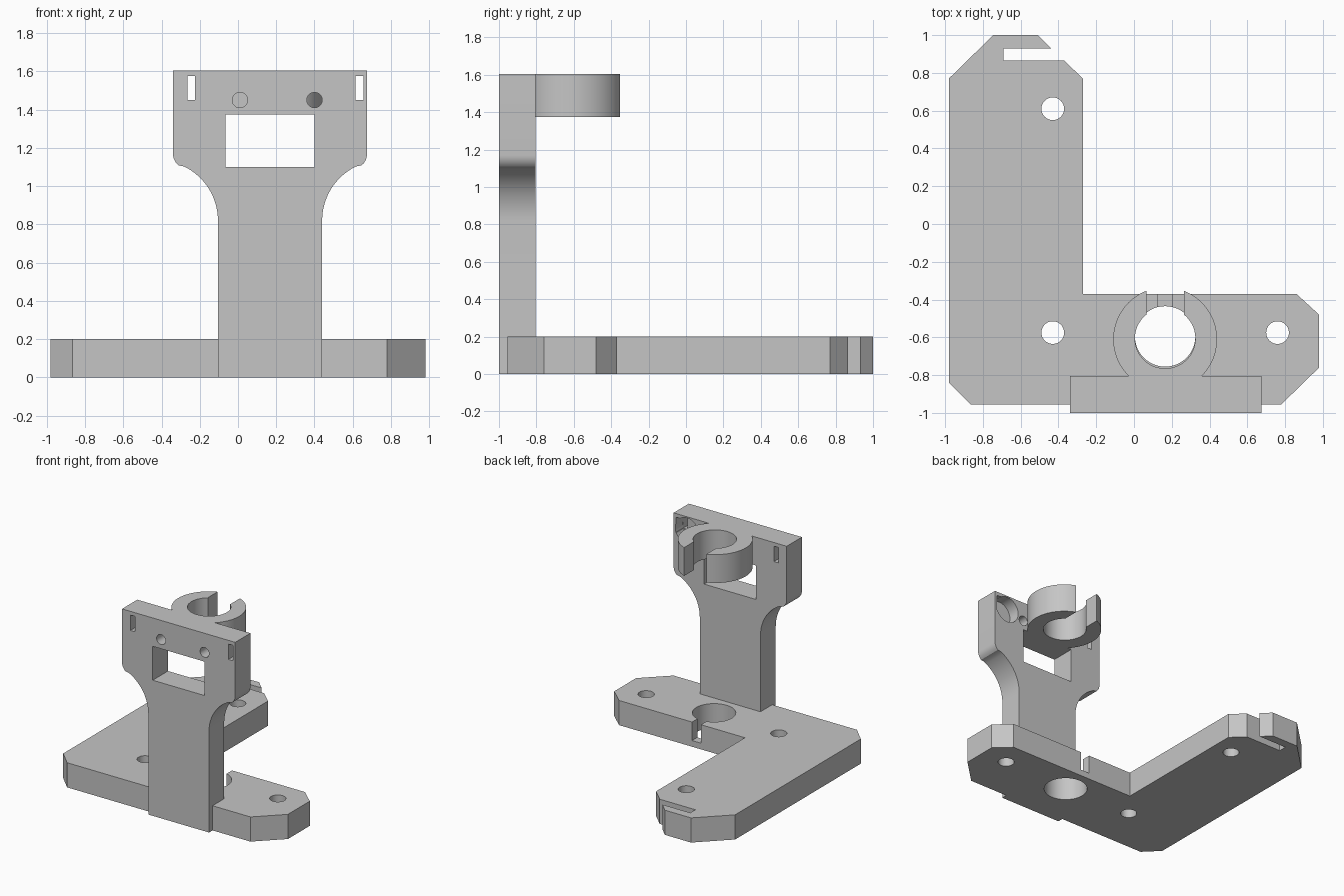
import bpy, bmesh
from math import sin, cos, pi, radians
from mathutils import Vector

cube = bpy.data.objects.get("Cube")
if cube:
    bpy.data.objects.remove(cube, do_unlink=True)

grey = bpy.data.materials.new("plain grey")
grey.use_nodes = True
grey.diffuse_color = (0.56, 0.56, 0.56, 1)
grey.node_tree.nodes["Principled BSDF"].inputs["Base Color"].default_value = (0.56, 0.56, 0.56, 1)


def prism(name, outline, low, high, upright=False):
    """Extrude an outline along z, or along y when upright."""
    bm = bmesh.new()
    verts = [bm.verts.new((a, low, b) if upright else (a, b, low)) for a, b in outline]
    face = bm.faces.new(verts)
    moved = bmesh.ops.extrude_face_region(bm, geom=[face])["geom"]
    step = Vector((0, high - low, 0) if upright else (0, 0, high - low))
    bmesh.ops.translate(bm, vec=step, verts=[v for v in moved if isinstance(v, bmesh.types.BMVert)])
    bmesh.ops.recalc_face_normals(bm, faces=bm.faces)
    mesh = bpy.data.meshes.new(name)
    bm.to_mesh(mesh)
    bm.free()
    mesh.materials.append(grey)
    obj = bpy.data.objects.new(name, mesh)
    bpy.context.collection.objects.link(obj)
    return obj


def arc(x, y, r, start=0, end=360, steps=48):
    angles = [radians(start + (end - start) * i / steps) for i in range(steps + 1)]
    return [(x + r * cos(a), y + r * sin(a)) for a in angles]


def circle(x, y, r):
    return arc(x, y, r)[:-1]


def rect(x0, x1, y0, y1):
    return [(x0, y0), (x1, y0), (x1, y1), (x0, y1)]


def cut(obj, outline, low, high, upright=False):
    cutter = prism("cutter", outline, low, high, upright)
    cutter.hide_render = True
    mod = obj.modifiers.new("cut", 'BOOLEAN')
    mod.operation, mod.solver, mod.object = 'DIFFERENCE', 'EXACT', cutter
    bpy.context.view_layer.update()
    result = bpy.data.meshes.new_from_object(obj.evaluated_get(bpy.context.evaluated_depsgraph_get()))
    obj.modifiers.clear()
    obj.data = result
    bpy.data.objects.remove(cutter, do_unlink=True)


# L-shaped base with clipped corners and a side slot at the back end
base = prism("base_plate", [
    (-0.98, 0.77), (-0.745, 1), (-0.51, 1), (-0.44, 0.93), (-0.69, 0.93),
    (-0.69, 0.865), (-0.37, 0.865), (-0.27, 0.77), (-0.27, -0.37), (0.86, -0.37),
    (0.98, -0.48), (0.98, -0.76), (0.78, -0.955), (-0.865, -0.955), (-0.98, -0.84)], 0, 0.2)
for x, y, r in ((-0.43, 0.61, 0.06), (-0.43, -0.575, 0.06), (0.76, -0.575, 0.06), (0.165, -0.595, 0.16)):
    cut(base, circle(x, y, r), -0.1, 0.3)
cut(base, rect(0.125, 0.205, -0.5, -0.3), 0.05, 0.3)

# Upright with a narrow stem flaring into a wide head
MID = 0.1675
left_side = [(-0.105, 0)] + arc(-0.42, 0.82, 0.315, 0, 64, 16) + arc(-0.26, 1.17, 0.08, 230, 180, 6) + [(-0.34, 1.605)]
right_side = [(2 * MID - x, z) for x, z in reversed(left_side)]
upright = prism("upright_plate", left_side + right_side, -1, -0.805, True)
for window in (rect(-0.065, 0.4, 1.1, 1.375), rect(-0.265, -0.225, 1.45, 1.575), rect(0.615, 0.655, 1.45, 1.575)):
    cut(upright, window, -1.1, -0.7, True)
for x in (0.01, 0.4):
    cut(upright, circle(x, 1.45, 0.04), -1.1, -0.7, True)
# Round pocket in the back of the head
cut(upright, circle(0.555, 1.49, 0.105), -0.9, -0.7, True)

# Open clamp ring behind the head
ring = prism("clamp_ring", circle(0.165, -0.61, 0.275), 1.375, 1.605)
cut(ring, circle(0.165, -0.605, 0.16), 1.2, 1.8)
cut(ring, rect(0.065, 0.265, -0.6, -0.2), 1.2, 1.8)
cut(ring, rect(-0.3, 0.6, -1, -0.806), 1.2, 1.8)

# Smooth curved walls, keep edges sharp
for obj in (base, upright, ring):
    bpy.ops.object.select_all(action='DESELECT')
    obj.select_set(True)
    bpy.context.view_layer.objects.active = obj
    bpy.ops.object.shade_smooth_by_angle(angle=radians(25))
